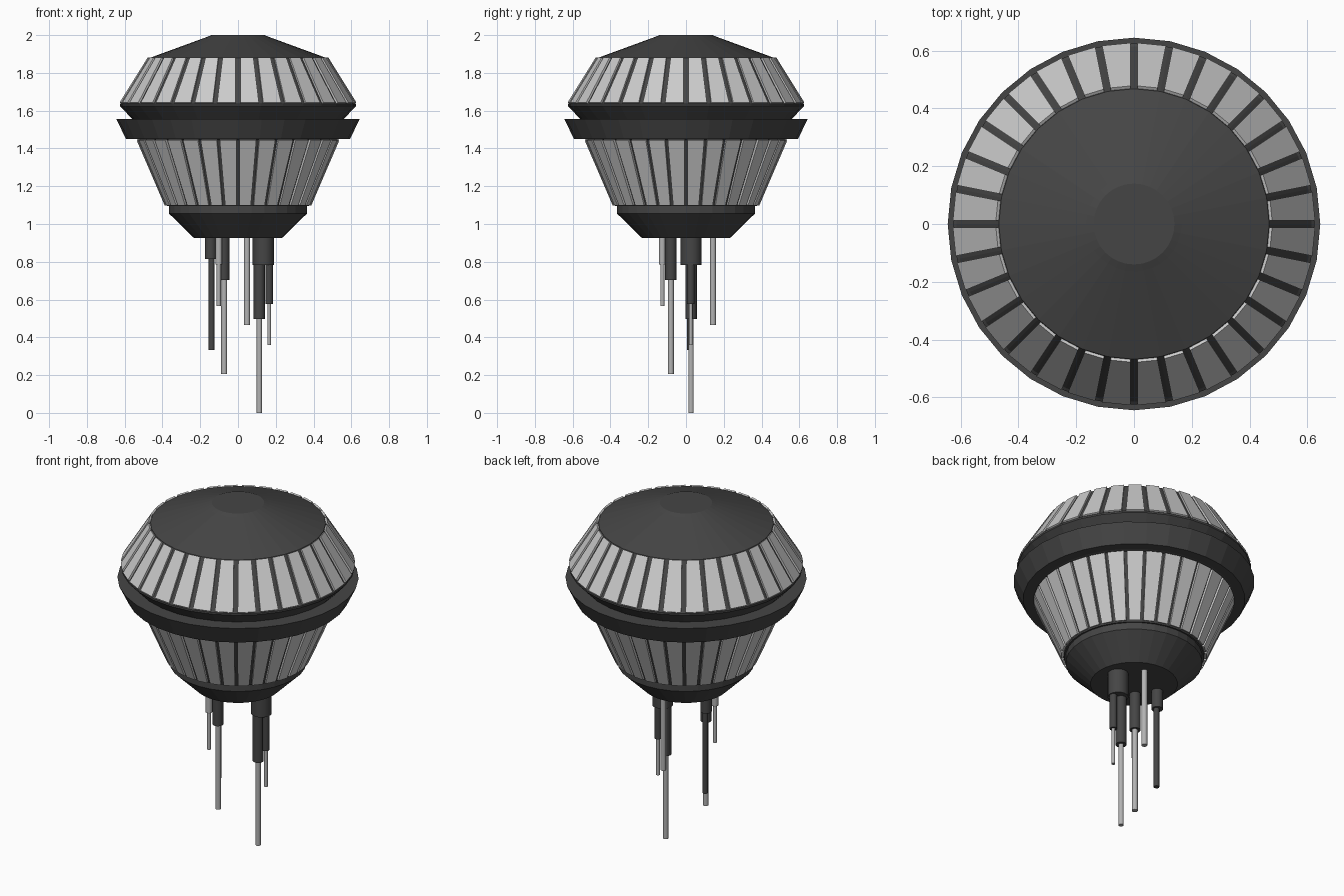
import bpy, bmesh, math
from mathutils import Vector

if "Cube" in bpy.data.objects:
    bpy.data.objects.remove(bpy.data.objects["Cube"])

N = 32
STEP = 2 * math.pi / N


def material(name, v):
    m = bpy.data.materials.new(name)
    m.diffuse_color = (v, v, v, 1)
    m.use_nodes = True
    m.node_tree.nodes["Principled BSDF"].inputs["Base Color"].default_value = m.diffuse_color
    return m


DARK = material("dark_metal", 0.06)
PALE = material("pale_glass", 0.62)
STEEL = material("steel", 0.45)


def finish(name, bm, mat):
    bmesh.ops.recalc_face_normals(bm, faces=bm.faces[:])
    me = bpy.data.meshes.new(name)
    bm.to_mesh(me)
    bm.free()
    me.materials.append(mat)
    ob = bpy.data.objects.new(name, me)
    bpy.context.collection.objects.link(ob)
    return ob


def lathe(name, profile, mat, sides=N, centre=(0, 0), closed=False):
    """Turn an (r, z) profile about a vertical axis; open profiles get end caps."""
    bm = bmesh.new()
    rings = [[bm.verts.new((centre[0] + r * math.cos(i * 2 * math.pi / sides),
                            centre[1] + r * math.sin(i * 2 * math.pi / sides), z))
              for i in range(sides)] for r, z in profile]
    pairs = list(zip(rings, rings[1:]))
    if closed:
        pairs.append((rings[-1], rings[0]))
    for a, b in pairs:
        for i in range(sides):
            j = (i + 1) % sides
            bm.faces.new((a[i], a[j], b[j], b[i]))
    if not closed:
        bm.faces.new(rings[0])
        bm.faces.new(rings[-1])
    return finish(name, bm, mat)


def panel_ring(name, top, bottom, thick, gap, mat):
    """Ring of flat slabs between two (r, z) points, separated by even gaps."""
    p, q = Vector(top), Vector(bottom)
    d = (q - p).normalized()
    inward = Vector((d.y, -d.x)) * thick
    bm = bmesh.new()
    for i in range(N):
        layers = []
        for off in (Vector((0, 0)), inward):
            layer = []
            for pt, k in ((p, 0), (p, 1), (q, 1), (q, 0)):
                a = (i + k) * STEP
                s = gap / 2 * (1 - 2 * k)
                r, z = pt + off
                layer.append(bm.verts.new((r * math.cos(a) - s * math.sin(a),
                                           r * math.sin(a) + s * math.cos(a), z)))
            layers.append(layer)
        o, n = layers
        bm.faces.new(o)
        bm.faces.new(n)
        for k in range(4):
            m = (k + 1) % 4
            bm.faces.new((o[k], o[m], n[m], n[k]))
    return finish(name, bm, mat)


# Dark core: domed cap, neck, lower cone and stepped base
lathe("body_core", [(0.14, 2.0), (0.165, 1.99), (0.468, 1.879), (0.615, 1.643),
                    (0.625, 1.635), (0.625, 1.625), (0.555, 1.55), (0.54, 1.45),
                    (0.522, 1.445), (0.374, 1.095), (0.365, 1.095),
                    (0.365, 1.055), (0.233, 0.926)], DARK)

# Flared collar around the waist
lathe("waist_collar", [(0.645, 1.557), (0.593, 1.45), (0.50, 1.45), (0.53, 1.557)],
      DARK, closed=True)

# Upper and lower window panels
panel_ring("upper_panels", (0.478, 1.882), (0.627, 1.643), 0.02, 0.024, PALE)
panel_ring("lower_panels", (0.536, 1.442), (0.388, 1.098), 0.02, 0.016, PALE)

# Hanging antennas: name, x, y, radius, bottom z, material
RODS = [
    ("west_sleeve", -0.145, 0.02, 0.031, 0.815, DARK),
    ("west_rod", -0.14, 0.02, 0.015, 0.333, DARK),
    ("front_sleeve", -0.102, -0.125, 0.018, 0.785, STEEL),
    ("front_rod", -0.102, -0.125, 0.011, 0.566, STEEL),
    ("middle_sleeve", -0.075, -0.08, 0.03, 0.704, DARK),
    ("middle_rod", -0.073, -0.08, 0.016, 0.206, STEEL),
    ("back_rod", 0.048, 0.143, 0.016, 0.466, STEEL),
    ("main_socket", 0.134, 0.027, 0.056, 0.783, DARK),
    ("main_sleeve", 0.113, 0.027, 0.03, 0.497, DARK),
    ("main_rod", 0.113, 0.027, 0.014, 0.0, STEEL),
    ("side_sleeve", 0.165, 0.025, 0.02, 0.577, DARK),
    ("side_rod", 0.165, 0.025, 0.01, 0.36, STEEL),
]
for name, x, y, r, z, mat in RODS:
    ob = lathe(name, [(r, 0.94), (r, z)], mat, 16, (x, y))
    bpy.ops.object.select_all(action='DESELECT')
    ob.select_set(True)
    bpy.context.view_layer.objects.active = ob
    bpy.ops.object.shade_smooth_by_angle()
